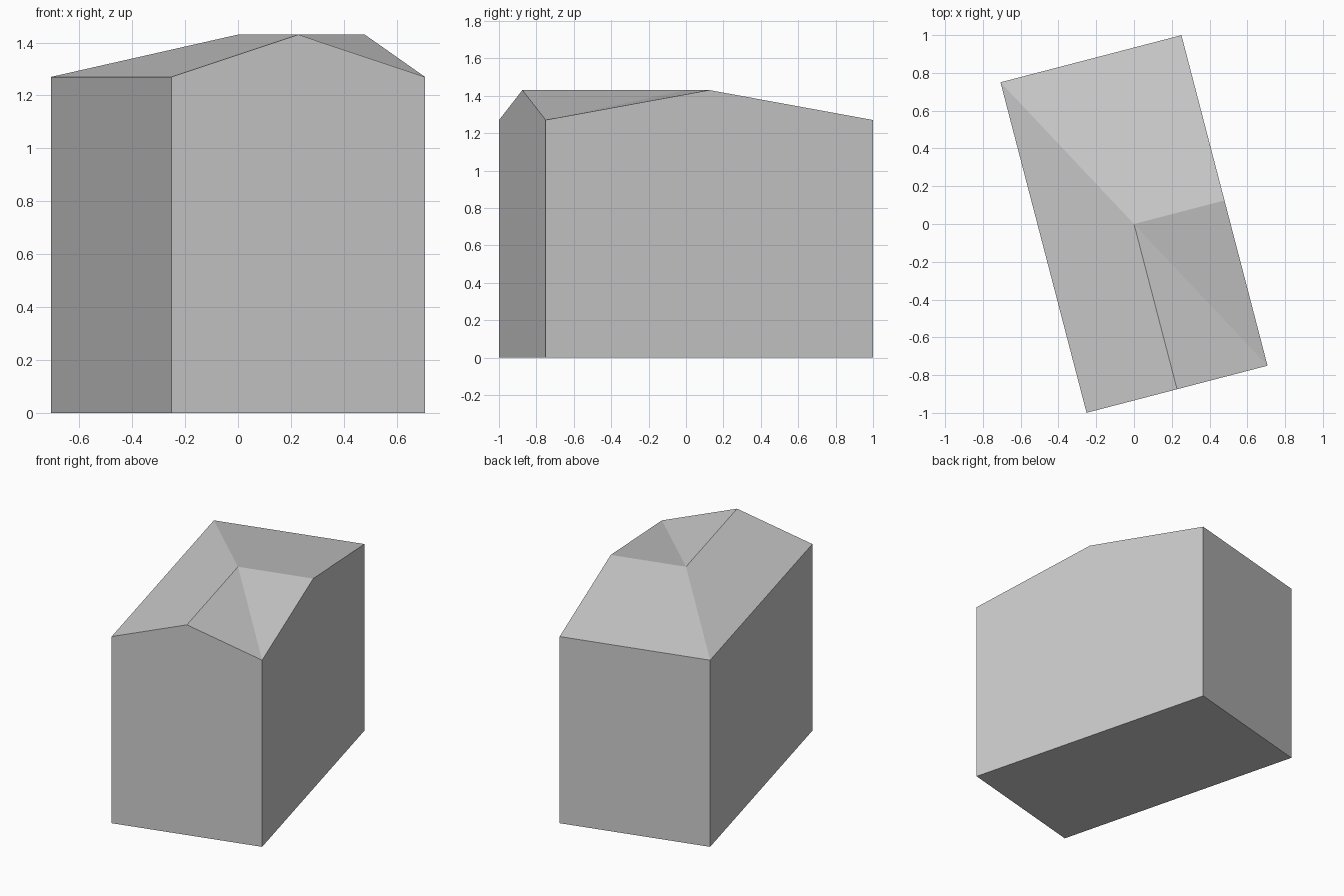
import bpy
import math
from mathutils import Matrix

HALF_W, HALF_L = 0.495, 0.904
EAVE, RIDGE = 1.27, 1.43
TURN = Matrix.Rotation(math.radians(14.6), 4, "Z")

cube = bpy.data.objects.get("Cube")
if cube:
    bpy.data.objects.remove(cube, do_unlink=True)

grey = bpy.data.materials.new("plain_grey")
grey.use_nodes = True
colour = (0.6, 0.6, 0.6, 1.0)
grey.diffuse_color = colour
grey.node_tree.nodes["Principled BSDF"].inputs["Base Color"].default_value = colour


def corner(sx, sy, z):
    return (sx * HALF_W, sy * HALF_L, z)


# Named points: ground corners, eave corners and the bent ridge
points = {}
for name, sx, sy in (("fl", -1, -1), ("fr", 1, -1), ("br", 1, 1), ("bl", -1, 1)):
    points["ground_" + name] = corner(sx, sy, 0)
    points["eave_" + name] = corner(sx, sy, EAVE)
points["ridge_front"] = corner(0, -1, RIDGE)
points["ridge_side"] = corner(1, 0, RIDGE)
points["ridge_bend"] = corner(0, 0, RIDGE)


def build_part(name, faces):
    used = sorted({p for face in faces for p in face})
    mesh = bpy.data.meshes.new(name)
    mesh.from_pydata([points[p] for p in used], [],
                     [[used.index(p) for p in face] for face in faces])
    mesh.transform(TURN)
    mesh.materials.append(grey)
    mesh.update()
    obj = bpy.data.objects.new(name, mesh)
    bpy.context.collection.objects.link(obj)
    return obj


# Walls: two gabled sides, two plain sides and the floor
def wall(a, b, *peak):
    return ["ground_" + a, "ground_" + b, "eave_" + b, *peak, "eave_" + a]


build_part("walls", [
    wall("fl", "fr", "ridge_front"),
    wall("fr", "br", "ridge_side"),
    wall("br", "bl"),
    wall("bl", "fl"),
    ["ground_bl", "ground_br", "ground_fr", "ground_fl"],
])

# Roof: two slopes meeting at the hip, two meeting in the valley
build_part("roof", [
    ["eave_bl", "eave_fl", "ridge_front", "ridge_bend"],
    ["eave_br", "eave_bl", "ridge_bend", "ridge_side"],
    ["ridge_front", "eave_fr", "ridge_bend"],
    ["ridge_bend", "eave_fr", "ridge_side"],
])
